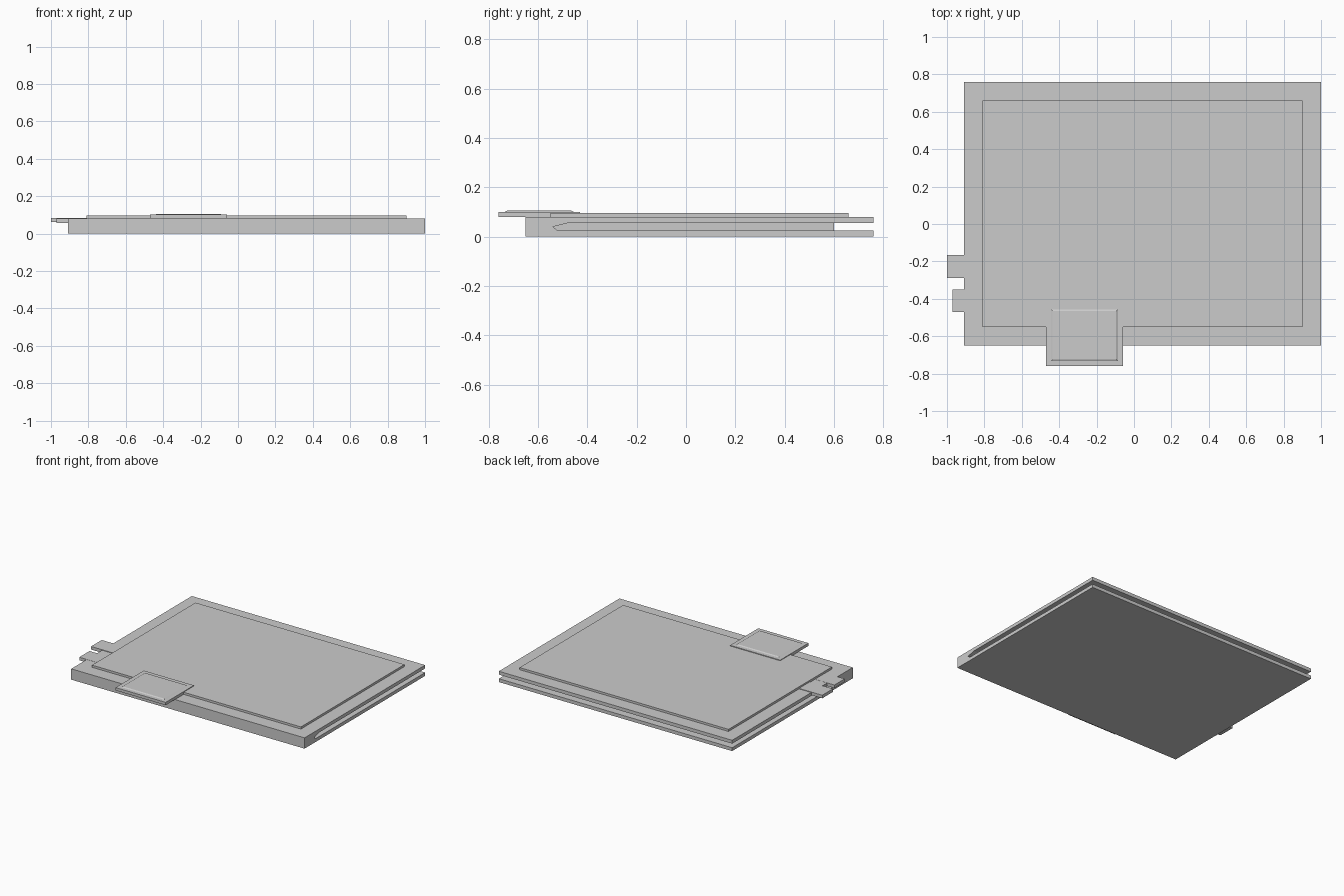
import bpy, bmesh

if "Cube" in bpy.data.objects:
    bpy.data.objects.remove(bpy.data.objects["Cube"])


def finish(name, bm):
    bmesh.ops.recalc_face_normals(bm, faces=bm.faces)
    mesh = bpy.data.meshes.new(name)
    bm.to_mesh(mesh)
    bm.free()
    obj = bpy.data.objects.new(name, mesh)
    bpy.context.collection.objects.link(obj)
    return obj


def box(name, x, y, z, taper=0.0):
    """Box from ranges; taper pulls the top face inwards."""
    bm = bmesh.new()
    bottom = [(x[0], y[0]), (x[1], y[0]), (x[1], y[1]), (x[0], y[1])]
    t = taper
    top = [(x[0] + t, y[0] + t), (x[1] - t, y[0] + t),
           (x[1] - t, y[1] - t), (x[0] + t, y[1] - t)]
    low = [bm.verts.new((*p, z[0])) for p in bottom]
    high = [bm.verts.new((*p, z[1])) for p in top]
    bm.faces.new(low)
    bm.faces.new(high)
    for i in range(4):
        j = (i + 1) % 4
        bm.faces.new((low[i], low[j], high[j], high[i]))
    return finish(name, bm)


def extrude_x(name, profile, x0, x1):
    """Extrude a closed (y, z) profile along x."""
    bm = bmesh.new()
    face = bm.faces.new([bm.verts.new((x0, y, z)) for y, z in profile])
    ext = bmesh.ops.extrude_face_region(bm, geom=[face])
    verts = [g for g in ext["geom"] if isinstance(g, bmesh.types.BMVert)]
    bmesh.ops.translate(bm, verts=verts, vec=(x1 - x0, 0, 0))
    return finish(name, bm)


# Cover: both boards joined by the spine at the front
extrude_x("cover", [(-0.65, 0), (0.76, 0), (0.76, 0.025), (-0.52, 0.025),
                    (-0.54, 0.04), (-0.48, 0.055), (0.76, 0.055),
                    (0.76, 0.08), (-0.65, 0.08)], -0.91, 1.0)

# Page block between the boards
box("pages", (-0.81, 0.90), (-0.55, 0.60), (0.024, 0.056))

# Raised panel on the upper board
box("cover_panel", (-0.81, 0.90), (-0.55, 0.66), (0.078, 0.096))

# Clasp overhanging the spine, with a shallow raised plate
box("clasp", (-0.47, -0.06), (-0.76, -0.43), (0.08, 0.101))
box("clasp_plate", (-0.445, -0.085), (-0.735, -0.455), (0.10, 0.106), 0.01)

# Two tabs sticking out of the left side
for i, (x0, y0, y1, z0) in enumerate([(-1.0, -0.29, -0.165, 0.061),
                                      (-0.97, -0.47, -0.35, 0.058)]):
    box(f"side_tab_{i + 1}", (x0, -0.80), (y0, y1), (z0, z0 + 0.023))
